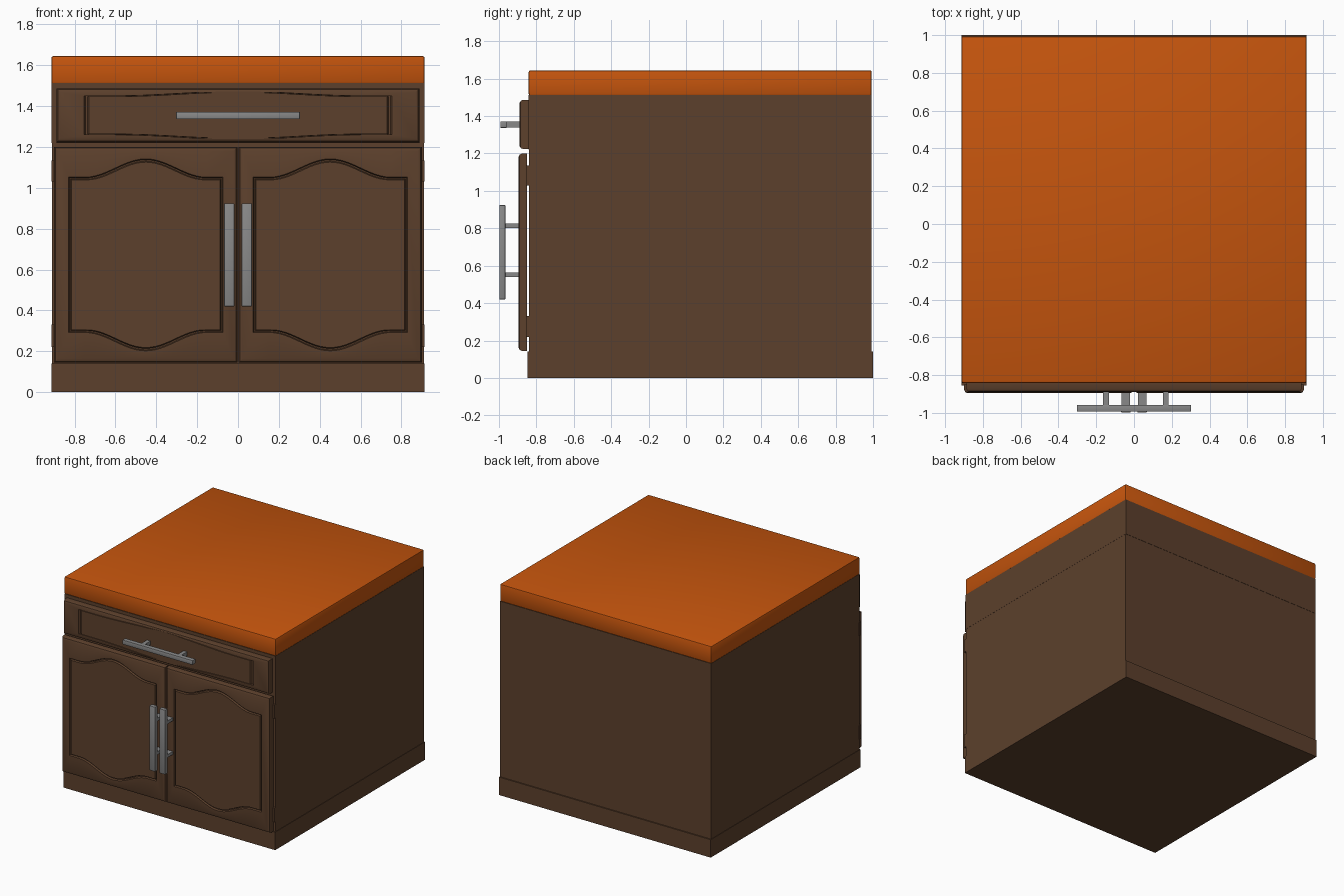
import bpy, bmesh, math

if "Cube" in bpy.data.objects:
    bpy.data.objects.remove(bpy.data.objects["Cube"])


def material(name, rgb):
    m = bpy.data.materials.new(name)
    m.diffuse_color = (*rgb, 1)
    m.use_nodes = True
    m.node_tree.nodes["Principled BSDF"].inputs["Base Color"].default_value = m.diffuse_color
    return m


WOOD = material("dark brown wood", (0.107, 0.051, 0.025))
TOP = material("orange worktop", (0.56, 0.09, 0.004))
METAL = material("grey metal", (0.25, 0.25, 0.25))


def finish(name, bm, mat):
    bmesh.ops.recalc_face_normals(bm, faces=bm.faces[:])
    me = bpy.data.meshes.new(name)
    bm.to_mesh(me)
    bm.free()
    me.materials.append(mat)
    ob = bpy.data.objects.new(name, me)
    bpy.context.collection.objects.link(ob)
    bpy.ops.object.select_all(action='DESELECT')
    ob.select_set(True)
    bpy.context.view_layer.objects.active = ob
    bpy.ops.object.shade_smooth_by_angle(angle=math.radians(30))
    return ob


def box(name, x, y, z, mat, bevel=0.0):
    """Box from (min, max) ranges, with optional rounded edges."""
    bm = bmesh.new()
    bmesh.ops.create_cube(bm, size=1)
    for v in bm.verts:
        v.co = [(r[0] + r[1]) / 2 + c * (r[1] - r[0]) for r, c in zip((x, y, z), v.co)]
    if bevel:
        bmesh.ops.bevel(bm, geom=bm.edges[:], offset=bevel, segments=2,
                        profile=0.5, affect='EDGES')
    return finish(name, bm, mat)


def panel(name, centre, size, yb, yf, w, h, arch, flat, groove, n=24):
    """Slab with a bevelled front and a grooved, arched panel cut into it."""
    cx, cz = centre
    sx, sz = size
    xs = [-w] + [-flat + 2 * flat * i / n for i in range(n + 1)] + [w]
    low = [(x, -h - (arch * (0.5 + 0.5 * math.cos(math.pi * x / flat))
                     if abs(x) <= flat else 0)) for x in xs]
    outline = low + [(-x, -z) for x, z in low]

    def rect(inset, y):  # slab edge with the same point count as the outline
        a, b = sx - inset, sz - inset
        return [((math.copysign(a, x) if abs(x) >= w else x), y, math.copysign(b, z))
                for x, z in outline]

    def shape(k, y):     # arched outline shrunk by k
        return [(x * k, y, z * k) for x, z in outline]

    rings = [rect(0, yb), rect(0, yf + 0.02), rect(0.006, yf + 0.006), rect(0.02, yf),
             shape(1, yf), shape(1 - groove * 0.3, yf + 0.013),
             shape(1 - groove * 0.7, yf + 0.013), shape(1 - groove, yf)]
    bm = bmesh.new()
    loops = [[bm.verts.new((cx + x, y, cz + z)) for x, y, z in r] for r in rings]
    count = len(outline)
    for a, b in zip(loops, loops[1:]):
        for i in range(count):
            j = (i + 1) % count
            bm.faces.new((a[i], a[j], b[j], b[i]))
    bm.faces.new(loops[0])
    bm.faces.new(loops[-1])
    return finish(name, bm, WOOD)


# Carcass: plinth, cupboard body, drawer box, worktop
box("plinth", (-0.914, 0.914), (-0.847, 1.0), (0, 0.14), WOOD)
box("cupboard_body", (-0.911, 0.911), (-0.839, 0.991), (0.14, 1.22), WOOD)
box("drawer_box", (-0.912, 0.912), (-0.841, 0.993), (1.22, 1.512), WOOD)
box("worktop", (-0.914, 0.914), (-0.841, 0.993), (1.51, 1.645), TOP, 0.01)

# Drawer front
panel("drawer_front", (0, 1.355), (0.888, 0.132), -0.84, -0.89,
      0.755, 0.095, 0.022, 0.62, 0.035)

# Doors with hinges and upright handles
for side, s in (("left", -1), ("right", 1)):
    panel(side + "_door", (s * 0.4515, 0.672), (0.4485, 0.528), -0.85, -0.896,
          0.377, 0.38, 0.09, 0.30, 0.035)
    for part, z in (("lower", (0.22, 0.33)), ("upper", (1.03, 1.135))):
        box(f"{side}_{part}_hinge", sorted((s * 0.885, s * 0.913)), (-0.856, -0.836), z, WOOD)
    hx = sorted((s * 0.018, s * 0.068))
    box(side + "_door_handle", hx, (-0.998, -0.966), (0.42, 0.924), METAL, 0.003)
    for part, z in (("lower", 0.551), ("upper", 0.814)):
        box(f"{side}_{part}_handle_post", (hx[0] + 0.003, hx[1] - 0.003),
            (-0.968, -0.89), (z - 0.012, z + 0.012), METAL)

# Drawer handle
box("drawer_handle", (-0.303, 0.303), (-0.993, -0.957), (1.337, 1.372), METAL, 0.003)
for side, x in (("left", -0.148), ("right", 0.168)):
    box(side + "_drawer_handle_post", (x - 0.015, x + 0.015), (-0.96, -0.885),
        (1.34, 1.37), METAL)
